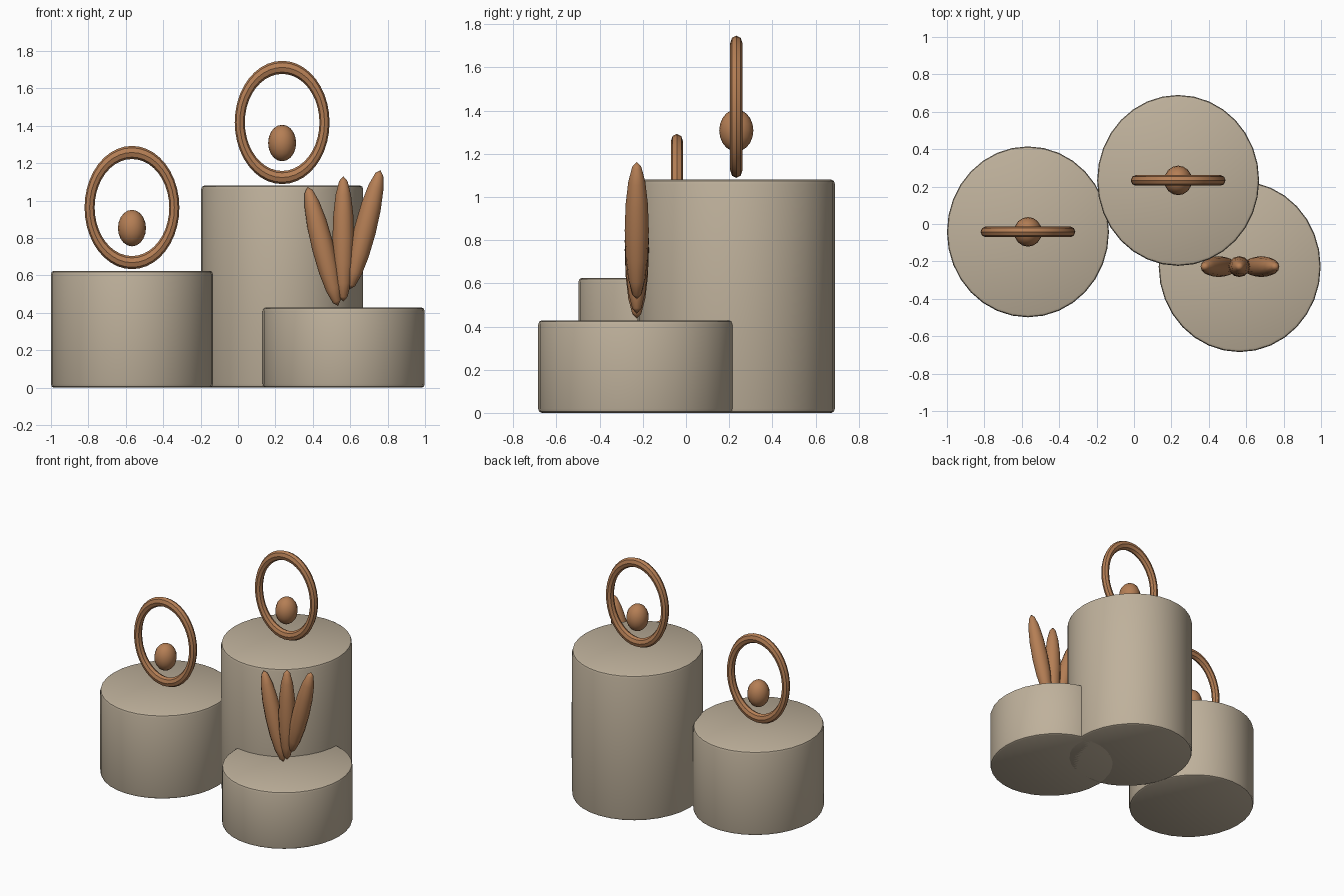
import bpy, bmesh
from math import radians
from mathutils import Matrix, Vector

if "Cube" in bpy.data.objects:
    bpy.data.objects.remove(bpy.data.objects["Cube"])

# Whole set is stretched a little in depth and height
STRETCH = Matrix.Diagonal((1.0, 1.055, 1.3, 1.0))


def material(name, rgb):
    m = bpy.data.materials.new(name)
    m.diffuse_color = (*rgb, 1)
    m.use_nodes = True
    m.node_tree.nodes["Principled BSDF"].inputs["Base Color"].default_value = m.diffuse_color
    return m


STONE = material("stone", (0.52, 0.44, 0.33))
BRONZE = material("bronze", (0.46, 0.21, 0.09))


def finish(name, loc, mat, tilt=0, angle=30):
    """Tilt about y, apply the stretch to the mesh, place, shade."""
    ob = bpy.context.object
    ob.name = ob.data.name = name
    ob.data.transform(STRETCH @ Matrix.Rotation(radians(tilt), 4, 'Y'))
    ob.location = loc
    ob.data.materials.append(mat)
    bpy.ops.object.shade_smooth_by_angle(angle=radians(angle))
    return ob


# Round plinth with softened rims
def plinth(name, x, y, height):
    bpy.ops.mesh.primitive_cylinder_add(vertices=32, radius=0.433, depth=height / 1.3)
    me = bpy.context.object.data
    bm = bmesh.new()
    bm.from_mesh(me)
    rims = [e for e in bm.edges if abs(e.verts[0].co.z - e.verts[1].co.z) < 1e-4]
    bmesh.ops.bevel(bm, geom=rims, offset=0.015, segments=2, profile=0.5, affect='EDGES')
    bm.to_mesh(me)
    bm.free()
    finish(name, (x, y, height / 2), STONE)


# Upright oval ring
def ring(name, x, y, z):
    bpy.ops.mesh.primitive_torus_add(major_segments=40, minor_segments=8,
                                     major_radius=0.2265, minor_radius=0.027)
    bpy.context.object.data.transform(Matrix.Rotation(radians(90), 4, 'X'))
    finish(name, (x, y, z), BRONZE)


# Bead standing inside a ring
def bead(name, x, y, z):
    bpy.ops.mesh.primitive_uv_sphere_add(segments=16, ring_count=10, radius=0.075)
    finish(name, (x, y, z), BRONZE)


# Slim leaf, tilted sideways
def leaf(name, x, y, z, tilt):
    bpy.ops.mesh.primitive_uv_sphere_add(segments=12, ring_count=8, radius=1)
    bpy.context.object.data.transform(Matrix.Diagonal((0.058, 0.053, 0.258, 1)))
    finish(name, (x, y, z), BRONZE, tilt, 40)


plinth("left_plinth", -0.567, -0.042, 0.625)
plinth("tall_plinth", 0.236, 0.233, 1.08)
plinth("low_plinth", 0.565, -0.228, 0.428)

for side, x, y, top in (("left", -0.567, -0.042, 0.625), ("tall", 0.236, 0.233, 1.08)):
    ring(side + "_ring", x, y, top + 0.338)
    bead(side + "_bead", x, y, top + 0.228)

leaf("left_leaf", 0.453, -0.228, 0.755, -18.5)
leaf("middle_leaf", 0.563, -0.228, 0.795, 0)
leaf("right_leaf", 0.680, -0.228, 0.845, 18.5)
